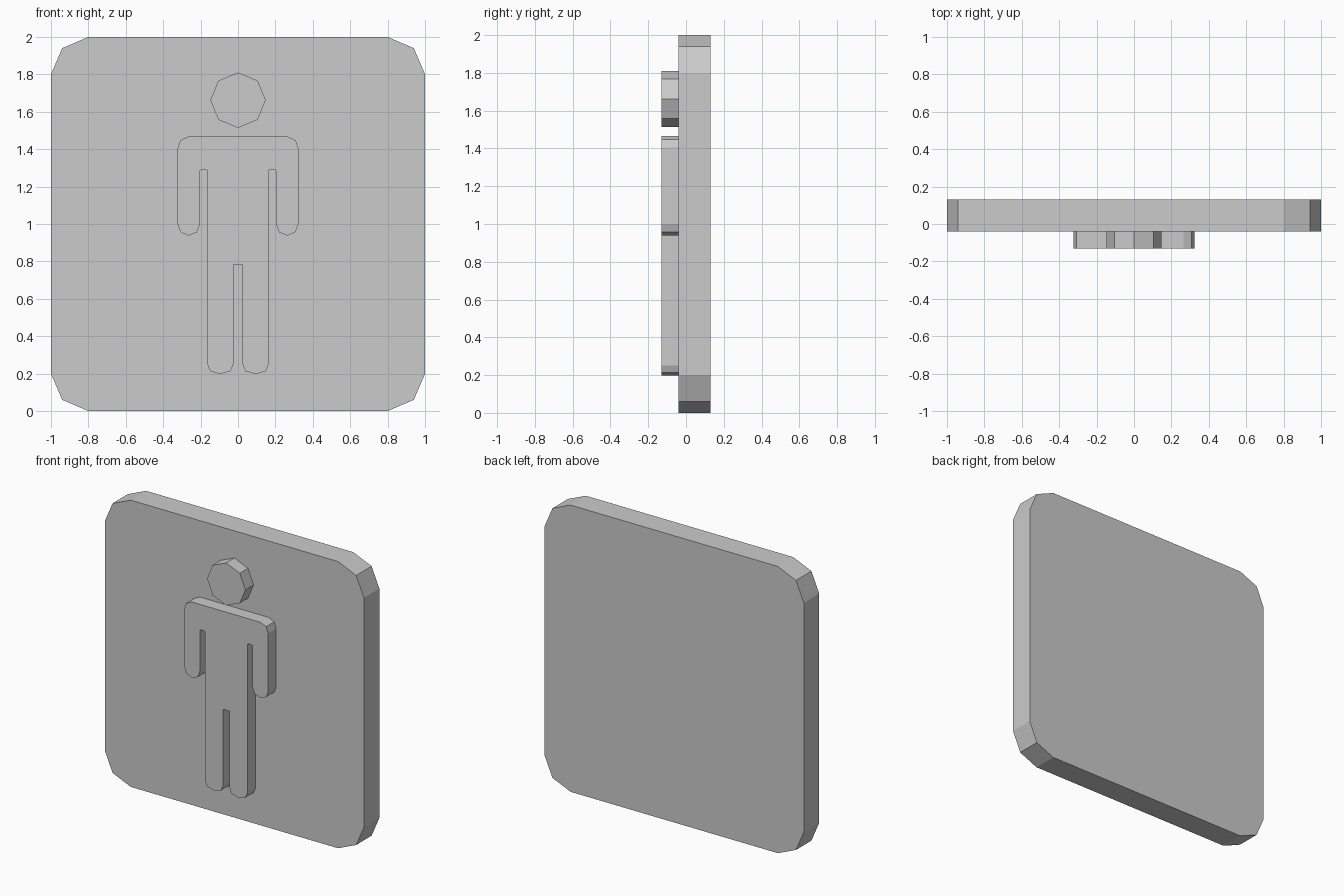
import bpy
import bmesh
from math import cos, sin, pi

cube = bpy.data.objects.get("Cube")
if cube:
    bpy.data.objects.remove(cube, do_unlink=True)

# Single flat grey
grey = bpy.data.materials.new("plain grey")
grey.use_nodes = True
colour = (0.6, 0.6, 0.6, 1)
grey.diffuse_color = colour
grey.node_tree.nodes["Principled BSDF"].inputs["Base Color"].default_value = colour


def extruded(name, outline, front, back):
    """Extrude an (x, z) outline from y = front to y = back."""
    bm = bmesh.new()
    face = bm.faces.new([bm.verts.new((x, front, z)) for x, z in outline])
    result = bmesh.ops.extrude_face_region(bm, geom=[face])
    moved = [v for v in result["geom"] if isinstance(v, bmesh.types.BMVert)]
    bmesh.ops.translate(bm, verts=moved, vec=(0, back - front, 0))
    bmesh.ops.recalc_face_normals(bm, faces=bm.faces)
    mesh = bpy.data.meshes.new(name)
    bm.to_mesh(mesh)
    bm.free()
    mesh.materials.append(grey)
    obj = bpy.data.objects.new(name, mesh)
    bpy.context.collection.objects.link(obj)
    return obj


def mirrored(half):
    """Close a right-hand half outline with its mirror image."""
    return half + [(-x, z) for x, z in reversed(half)]


FRONT, JOIN, BACK = -0.13, -0.04, 0.13

# Sign plate with faceted corners
corner = [(0.8, 1), (0.94, 0.94), (1, 0.8)]
side = corner + [(x, -z) for x, z in reversed(corner)]
extruded("sign_plate", mirrored([(x, z + 1) for x, z in side]), JOIN, BACK)

# Raised head
head = [(0.148 * sin(i * pi / 4), 1.662 + 0.148 * cos(i * pi / 4)) for i in range(8)]
extruded("figure_head", head, FRONT, JOIN)

# Raised body: shoulder, arm, armpit slot, leg and leg gap
body = [
    (0.265, 1.467), (0.308, 1.448), (0.323, 1.405),
    (0.323, 1.0), (0.308, 0.957), (0.265, 0.938), (0.22, 0.955), (0.203, 1.0),
    (0.203, 1.285), (0.198, 1.291), (0.168, 1.291), (0.163, 1.285),
    (0.163, 0.25), (0.148, 0.213), (0.095, 0.198), (0.04, 0.213), (0.025, 0.25),
    (0.025, 0.783),
]
extruded("figure_body", mirrored(body), FRONT, JOIN)
